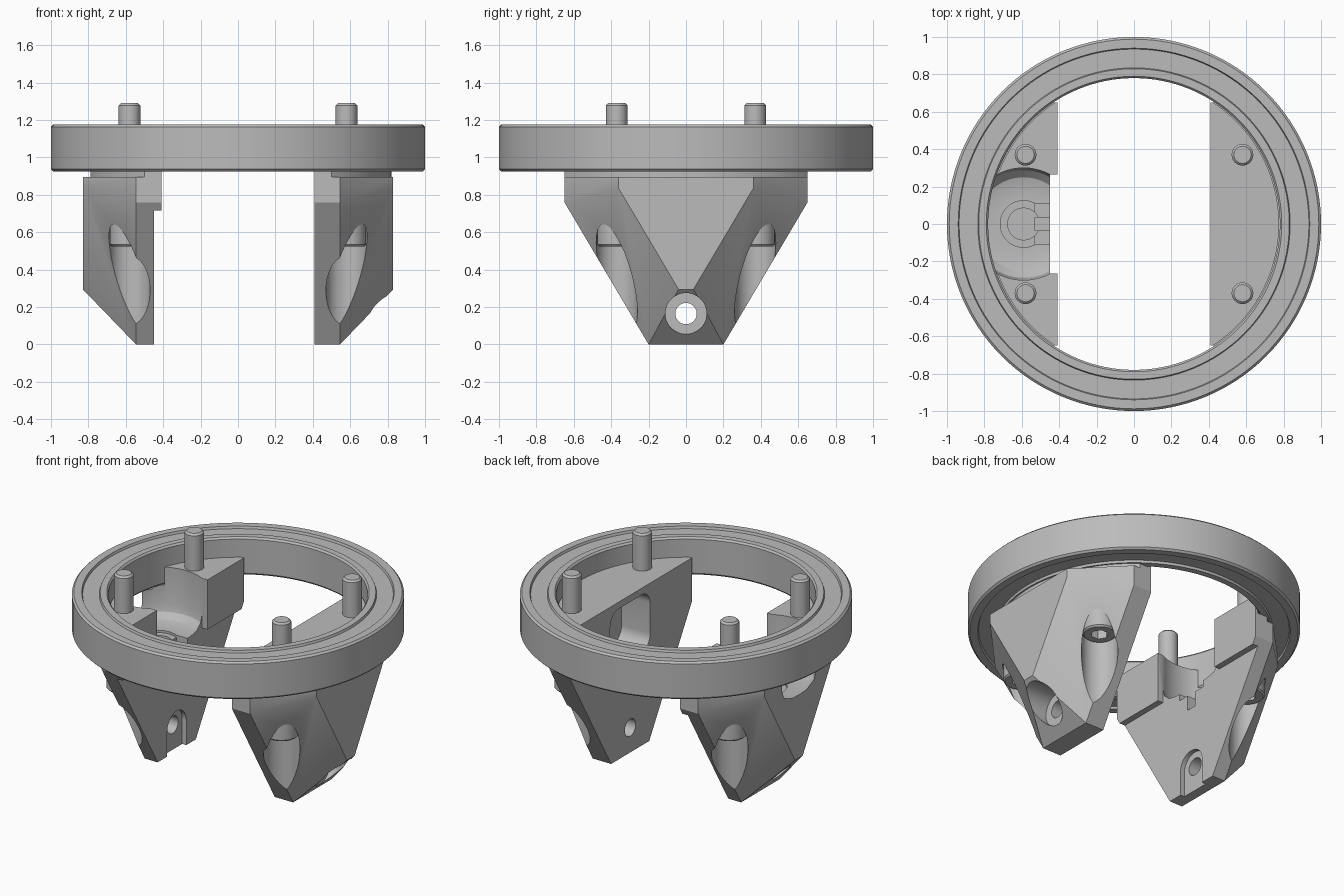
import bpy, bmesh, math
from mathutils import Matrix, Vector

if "Cube" in bpy.data.objects:
    bpy.data.objects.remove(bpy.data.objects["Cube"], do_unlink=True)

grey = bpy.data.materials.new("plain_grey")
grey.use_nodes = True
grey.diffuse_color = (0.5, 0.5, 0.5, 1)
grey.node_tree.nodes["Principled BSDF"].inputs["Base Color"].default_value = (0.5, 0.5, 0.5, 1)


def finish(name, bm):
    bmesh.ops.recalc_face_normals(bm, faces=bm.faces)
    mesh = bpy.data.meshes.new(name)
    bm.to_mesh(mesh)
    bm.free()
    mesh.materials.append(grey)
    obj = bpy.data.objects.new(name, mesh)
    bpy.context.collection.objects.link(obj)
    return obj


def lathe(name, profile, at=(0, 0, 0), along_x=False, steps=48, closed=False):
    """Spin an (r, z) profile; closed profiles make rings."""
    bm = bmesh.new()
    vs = [bm.verts.new((r, 0, z)) for r, z in profile]
    pairs = list(zip(vs, vs[1:])) + ([(vs[-1], vs[0])] if closed else [])
    edges = [bm.edges.new(p) for p in pairs]
    bmesh.ops.spin(bm, geom=vs + edges, cent=(0, 0, 0), axis=(0, 0, 1),
                   angle=math.tau, steps=steps, use_duplicate=False)
    bmesh.ops.remove_doubles(bm, verts=bm.verts, dist=1e-5)
    if along_x:
        bm.transform(Matrix.Rotation(math.pi / 2, 4, 'Y'))
    bm.transform(Matrix.Translation(at))
    return finish(name, bm)


def rod(name, r, lo, hi, at=(0, 0, 0), along_x=False, steps=48):
    return lathe(name, [(0, lo), (r, lo), (r, hi), (0, hi)], at, along_x, steps)


def box(name, lo, hi, round_x=0):
    bm = bmesh.new()
    bmesh.ops.create_cube(bm, size=1)
    lo, hi = Vector(lo), Vector(hi)
    for v in bm.verts:
        v.co = Vector([(a + b) / 2 + c * (b - a) for a, b, c in zip(lo, hi, v.co)])
    if round_x:
        edges = [e for e in bm.edges
                 if abs(e.verts[0].co.x - e.verts[1].co.x) > 1e-4]
        bmesh.ops.bevel(bm, geom=edges, offset=round_x, segments=8,
                        profile=0.5, affect='EDGES')
    return finish(name, bm)


def combine(obj, other, operation='DIFFERENCE'):
    mod = obj.modifiers.new("cut", 'BOOLEAN')
    mod.operation, mod.solver, mod.object = operation, 'EXACT', other
    bpy.context.view_layer.objects.active = obj
    bpy.ops.object.modifier_apply(modifier=mod.name)
    bpy.data.objects.remove(other, do_unlink=True)


def smooth(obj):
    bpy.ops.object.select_all(action='DESELECT')
    obj.select_set(True)
    bpy.context.view_layer.objects.active = obj
    bpy.ops.object.shade_smooth_by_angle(angle=math.radians(28))


# Bearing ring with shallow recessed seal on both faces
LOW, TOP, C, D = 0.925, 1.175, 0.012, 0.015
upper = [(0.78, TOP - C), (0.79, TOP), (0.83, TOP), (0.835, TOP - D),
         (0.935, TOP - D), (0.94, TOP), (1 - C, TOP), (1, TOP - C)]
lower = [(r, LOW + TOP - z) for r, z in reversed(upper)]
ring = lathe("bearing_ring", upper + lower, steps=128, closed=True)
smooth(ring)

PEG_X, PEG_Y, HOLE_Z = 0.58, 0.37, 0.165


def bracket(name, side):
    # Tapered body: full outline inside, inset outline on the outer face
    bm = bmesh.new()
    inner = [(0.2, 0), (0.65, 0.76), (0.65, 1.045)]
    outer = [(0.04, 0.295), (0.36, 0.835), (0.36, 1.045)]
    for x, outline in ((0.41, inner), (0.545, inner), (0.83, outer)):
        for y, z in outline:
            for s in (-1, 1):
                bm.verts.new((side * x, s * y, z))
    bmesh.ops.convex_hull(bm, input=bm.verts)
    bmesh.ops.dissolve_limit(bm, angle_limit=0.01, verts=bm.verts, edges=bm.edges)
    body = finish(name, bm)
    # Turn the top down to fit inside the ring
    fit = [(0, -0.2), (1.3, -0.2), (1.3, 0.895), (0.82, 0.895), (0.82, LOW),
           (0.775, LOW), (0.775, 1.2), (0, 1.2)]
    combine(body, lathe("fit", fit, steps=128), 'INTERSECT')
    # Vertical screw counterbores and the cross hole
    for s in (-1, 1):
        combine(body, rod("bore", 0.11, -0.2, 0.66, (side * PEG_X, s * PEG_Y, 0)))
    combine(body, rod("hole", 0.057, -1.1, 1.1, (0, 0, HOLE_Z), True))
    return body


# Right-hand side in the front view: counterbored, closed top, inner window
solid = bracket("solid_bracket", 1)
combine(solid, rod("seat", 0.11, 0.6, 1.1, (0, 0, HOLE_Z), True))
combine(solid, box("window", (0.3, -0.21, 0.62), (0.62, 0.21, 1.0), 0.09))
smooth(solid)

# Opposite side: round pocket, stepped inner face, arched recess
pocket = bracket("pocket_bracket", -1)
combine(pocket, box("step", (-0.45, -0.9, -0.2), (-0.2, 0.9, 0.715)))
combine(pocket, box("gap", (-0.45, -0.265, 0.6), (-0.2, 0.265, 1.2)))
bowl = [(0, 0.62), (0.085, 0.62), (0.085, 0.69), (0.125, 0.69), (0.125, 0.705),
        (0.2, 0.705), (0.25, 0.718), (0.287, 0.755), (0.3, 0.805), (0.3, 1.2), (0, 1.2)]
combine(pocket, lathe("bowl", bowl, (-0.59, 0, 0), steps=64))
combine(pocket, box("notch", (-0.53, -0.11, 0.66), (-0.3, 0.11, 0.8)))
combine(pocket, box("slot", (-0.53, -0.035, 0.56), (-0.3, 0.035, 0.8)))
combine(pocket, rod("arch", 0.1, -0.48, -0.3, (0, 0, HOLE_Z), True))
combine(pocket, box("arch_foot", (-0.48, -0.1, -0.2), (-0.3, 0.1, HOLE_Z)))
smooth(pocket)

# Four socket-head screws rising through the brackets
shape = [(0, 0.525), (0.095, 0.525), (0.105, 0.535), (0.105, 0.655), (0.058, 0.655),
         (0.058, 1.278), (0.046, 1.29), (0, 1.29)]
for sx, xn in ((1, "left"), (-1, "right")):
    for sy, yn in ((-1, "front"), (1, "back")):
        at = (sx * PEG_X, sy * PEG_Y, 0)
        screw = lathe(f"{yn}_{xn}_screw", shape, at, steps=32)
        combine(screw, rod("socket", 0.055, 0.45, 0.59, at, steps=6))
        smooth(screw)
